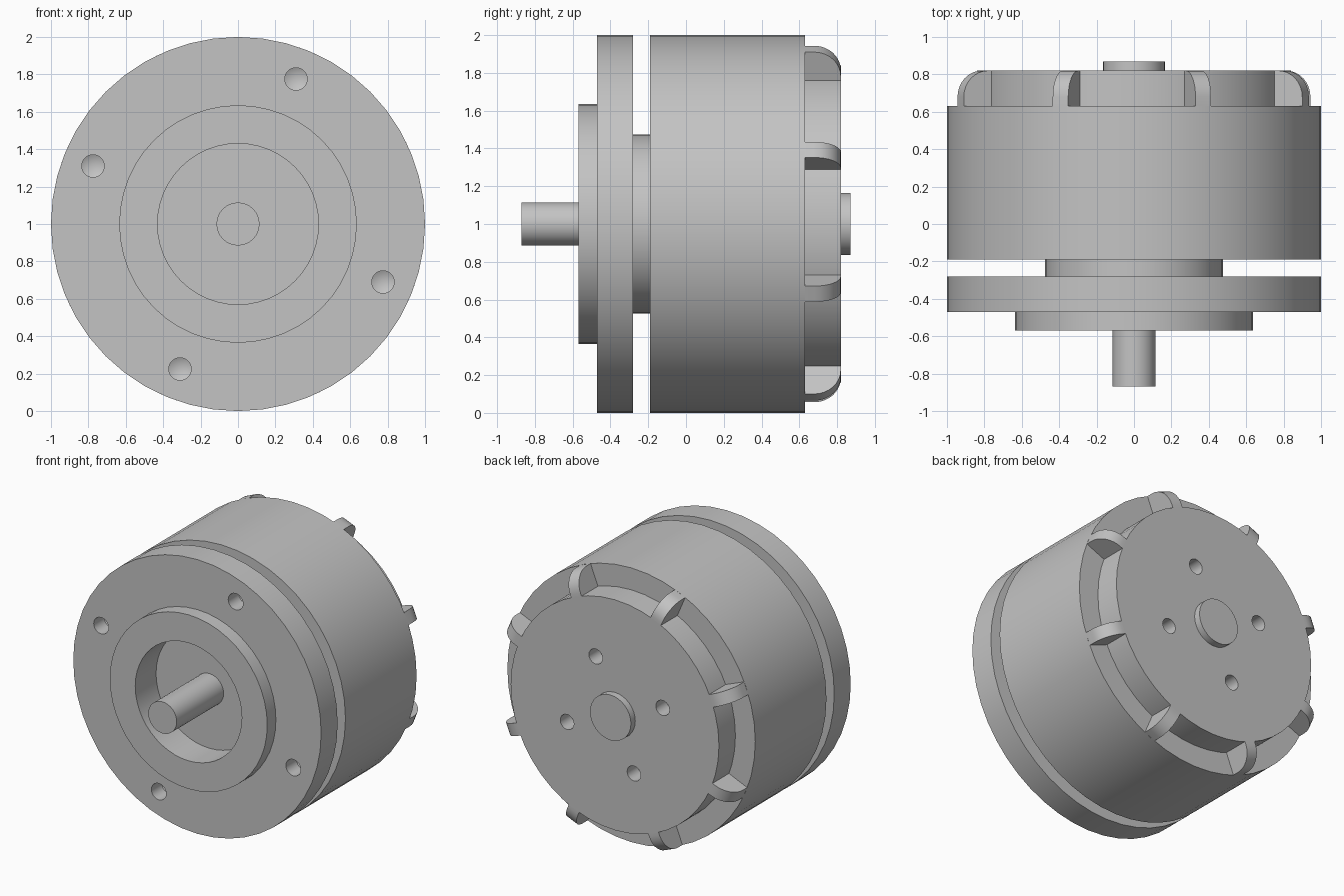
import bpy, bmesh, math

if "Cube" in bpy.data.objects:
    bpy.data.objects.remove(bpy.data.objects["Cube"])

TURN = math.radians(68.2)   # angle of the hole and rib pattern

metal = bpy.data.materials.new("grey metal")
metal.diffuse_color = (0.55, 0.55, 0.55, 1)
metal.use_nodes = True
metal.node_tree.nodes["Principled BSDF"].inputs["Base Color"].default_value = metal.diffuse_color


def finish(name, bm):
    bmesh.ops.remove_doubles(bm, verts=bm.verts, dist=1e-5)
    bmesh.ops.recalc_face_normals(bm, faces=bm.faces)
    mesh = bpy.data.meshes.new(name)
    bm.to_mesh(mesh)
    bm.free()
    ob = bpy.data.objects.new(name, mesh)
    bpy.context.collection.objects.link(ob)
    mesh.materials.append(metal)
    return ob


def lathe(name, profile, seg=48, centres=((0, 0),)):
    """Turn (radius, y) points about y-parallel axes through each centre."""
    bm = bmesh.new()
    for cx, cz in centres:
        rings = []
        for r, y in profile:
            n = seg if r > 0 else 1
            rings.append([bm.verts.new((cx + r * math.cos(2 * math.pi * i / seg), y,
                                        1 + cz + r * math.sin(2 * math.pi * i / seg)))
                          for i in range(n)])
        for a, b in zip(rings, rings[1:]):
            for i in range(seg):
                j = (i + 1) % seg
                quad = [a[i % len(a)], a[j % len(a)], b[j % len(b)], b[i % len(b)]]
                bm.faces.new(list(dict.fromkeys(quad)))
    return finish(name, bm)


def smooth(ob):
    bpy.ops.object.select_all(action='DESELECT')
    ob.select_set(True)
    bpy.context.view_layer.objects.active = ob
    bpy.ops.object.shade_smooth_by_angle(angle=math.radians(30))


def drill(ob, radius, pitch, face_y, into):
    """Four blind holes with conical ends on a pitch circle."""
    centres = [(pitch * math.cos(TURN + k * math.pi / 2),
                pitch * math.sin(TURN + k * math.pi / 2)) for k in range(4)]
    cutter = lathe("drill_cutter",
                   [(0, face_y - 0.05 * into), (radius, face_y - 0.05 * into),
                    (radius, face_y + 0.12 * into), (0, face_y + 0.15 * into)],
                   20, centres)
    cutter.hide_render = True
    mod = ob.modifiers.new("holes", 'BOOLEAN')
    mod.operation = 'DIFFERENCE'
    mod.solver = 'EXACT'
    mod.object = cutter
    bpy.context.view_layer.objects.active = ob
    bpy.ops.object.modifier_apply(modifier=mod.name)
    bpy.data.objects.remove(cutter)


# Front mounting flange with bored boss and rear neck
flange = lathe("mounting_flange", [
    (0, -0.33), (0.43, -0.33), (0.43, -0.57), (0.635, -0.57), (0.635, -0.47),
    (1, -0.47), (1, -0.28), (0.475, -0.28), (0.475, -0.17), (0, -0.17)])
drill(flange, 0.06, 0.835, -0.47, 1)

# Main drum with the raised rear hub
drum = lathe("drum_housing", [
    (0, -0.19), (1, -0.19), (1, 0.63), (0.84, 0.63), (0.84, 0.82), (0, 0.82)])
drill(drum, 0.055, 0.415, 0.82, -1)

# Output shaft and rear shaft stub
shaft = lathe("output_shaft", [(0, -0.87), (0.115, -0.87), (0.115, -0.31), (0, -0.31)], 32)
stub = lathe("rear_shaft_stub", [(0, 0.8), (0.165, 0.8), (0.165, 0.87), (0, 0.87)], 32)

# Eight rounded ribs around the hub
bm = bmesh.new()
outline = [(0.83, 0.63), (0.998, 0.63)]
for i in range(9):
    t = i / 8 * math.pi / 2
    outline.append((0.858 + 0.14 * math.cos(t), 0.68 + 0.14 * math.sin(t)))
outline.append((0.83, 0.82))
for k in range(8):
    c, s = math.cos(TURN + k * math.pi / 4), math.sin(TURN + k * math.pi / 4)
    sides = [[bm.verts.new((r * c - w * s, y, 1 + r * s + w * c)) for r, y in outline]
             for w in (-0.045, 0.045)]
    for side in sides:
        bm.faces.new(side)
    n = len(outline)
    for i in range(n):
        j = (i + 1) % n
        bm.faces.new((sides[0][i], sides[0][j], sides[1][j], sides[1][i]))
ribs = finish("hub_ribs", bm)

for part in (flange, drum, shaft, stub, ribs):
    smooth(part)
